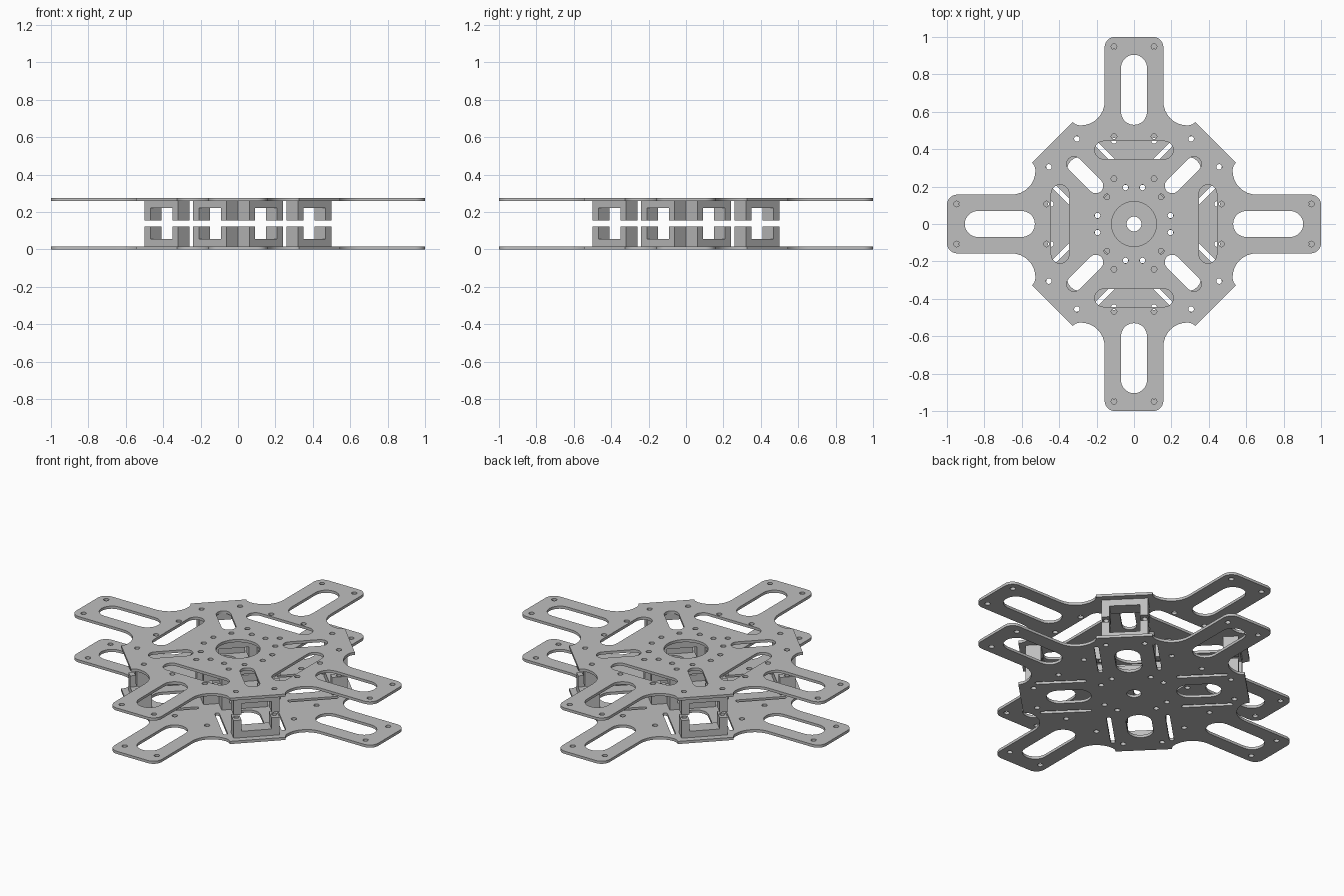
import bpy, bmesh
from math import pi, sin, cos, radians
from mathutils import Matrix, Vector

cube = bpy.data.objects.get("Cube")
if cube:
    bpy.data.objects.remove(cube, do_unlink=True)

grey = bpy.data.materials.new("frame grey")
grey.use_nodes = True
colour = (0.52, 0.52, 0.52, 1)
grey.diffuse_color = colour
grey.node_tree.nodes["Principled BSDF"].inputs["Base Color"].default_value = colour

THICK = 0.016
HEIGHT = 0.275
BOLT = 0.015


# Flat loops
def arc(cx, cy, r, a0, a1, n=8):
    angles = [radians(a0 + (a1 - a0) * i / n) for i in range(n + 1)]
    return [Vector((cx + r * cos(a), cy + r * sin(a))) for a in angles]


def circle(cx, cy, r, n=24):
    return arc(cx, cy, r, 0, 360, n)[:-1]


def stadium(cx, cy, length, width):
    """Round-ended slot along x."""
    h, r = (length - width) / 2, width / 2
    return arc(cx + h, cy, r, -90, 90, 10) + arc(cx - h, cy, r, 90, 270, 10)


def turn(loop, angle):
    rot = Matrix.Rotation(radians(angle), 2)
    return [rot @ p for p in loop]


def four(loops, start=0):
    return [turn(l, start + 90 * k) for k in range(4) for l in loops]


def sheet(name, loops, depth):
    """Solid sheet centred on z=0; inner loops become holes."""
    curve = bpy.data.curves.new(name, "CURVE")
    curve.dimensions = "2D"
    curve.fill_mode = "BOTH"
    curve.extrude = depth / 2
    for loop in loops:
        spline = curve.splines.new("POLY")
        spline.points.add(len(loop) - 1)
        for point, co in zip(spline.points, loop):
            point.co = (co[0], co[1], 0, 1)
        spline.use_cyclic_u = True
    temp = bpy.data.objects.new(name, curve)
    bpy.context.collection.objects.link(temp)
    graph = bpy.context.evaluated_depsgraph_get()
    mesh = bpy.data.meshes.new_from_object(temp.evaluated_get(graph))
    bpy.data.objects.remove(temp, do_unlink=True)
    bpy.data.curves.remove(curve)
    bm = bmesh.new()
    bm.from_mesh(mesh)
    bmesh.ops.remove_doubles(bm, verts=bm.verts, dist=1e-5)
    bmesh.ops.recalc_face_normals(bm, faces=bm.faces)
    bm.to_mesh(mesh)
    bm.free()
    mesh.name = name
    mesh.materials.clear()
    mesh.materials.append(grey)
    return mesh


def place(name, mesh, matrix=Matrix()):
    obj = bpy.data.objects.new(name, mesh)
    bpy.context.collection.objects.link(obj)
    obj.matrix_world = matrix
    return obj


def smooth(obj):
    bpy.ops.object.select_all(action="DESELECT")
    obj.select_set(True)
    bpy.context.view_layer.objects.active = obj
    bpy.ops.object.shade_smooth_by_angle(angle=radians(30))


# Cross-shaped outline: half an arm, mirrored, then repeated four times
half = arc(0.945, 0.102, 0.055, 0, 90)
half += arc(0.655, 0.285, 0.128, 270, 180)
half += arc(0.587, 0.285, 0.06, 180, 135, 5)
quarter = [Vector((p.x, -p.y)) for p in reversed(half)] + half
outline = [p for k in range(4) for p in turn(quarter, 90 * k)]

# Holes shared by both plates: arm slots and clamp bolts
arm_slots = four([stadium(0.7175, 0, 0.375, 0.14)])
bolts = four([circle(r, s * 0.106, BOLT) for r in (0.17, 0.5375) for s in (-1, 1)], 45)


def arm_holes(inner, outer):
    return four([circle(r, s * 0.107, BOLT) for r in (inner, outer) for s in (-1, 1)])


# Top plate
top_loops = [outline, circle(0, 0, 0.12, 48)] + arm_slots + bolts
top_loops += arm_holes(0.468, 0.948)
top_loops += four([turn(stadium(0, 0.395, 0.42, 0.096), 0)])
top_loops += four([stadium(0.371, 0, 0.245, 0.08), circle(0.205, 0, BOLT)], 45)
top_loops += [circle(sx * 0.107, sy * 0.242, BOLT) for sx in (-1, 1) for sy in (-1, 1)]
top = place("top_plate", sheet("top_plate", top_loops, THICK),
            Matrix.Translation((0, 0, HEIGHT - THICK / 2)))
smooth(top)

# Bottom plate
low_loops = [outline, circle(0, 0, 0.04, 32)] + arm_slots + bolts
low_loops += arm_holes(0.445, 0.92)
low_loops += four([stadium(0.355, 0, 0.245, 0.14)], 45)
low_loops += four([stadium(0.385, s * 0.16, 0.28, 0.025) for s in (-1, 1)], 45)
bottom = place("bottom_plate", sheet("bottom_plate", low_loops, THICK),
               Matrix.Translation((0, 0, THICK / 2)))
smooth(bottom)

# Clamp half: U profile with two vertical bolt holes
w, n = 0.127, 0.083
lo, hi = THICK - HEIGHT / 2, -0.016
profile = [(-w, lo), (w, lo), (w, hi), (n, hi), (n, -n), (-n, -n), (-n, hi), (-w, hi)]
clamp_mesh = sheet("clamp_half", [profile], 0.085)
clamp_mesh.transform(Matrix(((0, 0, 1, 0), (1, 0, 0, 0), (0, 1, 0, 0), (0, 0, 0, 1))))
blank = place("clamp_blank", clamp_mesh)
cutter = place("bolt_cutter", sheet("bolt_cutter",
               [circle(0, s * 0.105, BOLT) for s in (-1, 1)], 1))
cutter.hide_render = True
cut = blank.modifiers.new("bolt holes", "BOOLEAN")
cut.operation = "DIFFERENCE"
cut.solver = "EXACT"
cut.object = cutter
bpy.context.view_layer.update()
graph = bpy.context.evaluated_depsgraph_get()
clamp = bpy.data.meshes.new_from_object(blank.evaluated_get(graph))
clamp.name = "clamp_half"
for helper in (blank, cutter):
    bpy.data.objects.remove(helper, do_unlink=True)

# Inner and outer clamps on the four diagonals, lower and upper halves
for ring, radius in (("inner", 0.17), ("outer", 0.5375)):
    for k in range(4):
        for level, flip in (("lower", 0), ("upper", pi)):
            matrix = (Matrix.Translation((0, 0, HEIGHT / 2))
                      @ Matrix.Rotation(radians(45 + 90 * k), 4, "Z")
                      @ Matrix.Translation((radius, 0, 0))
                      @ Matrix.Rotation(flip, 4, "X"))
            obj = place(f"{ring}_clamp_{level}_{k + 1}", clamp, matrix)
smooth(obj)
